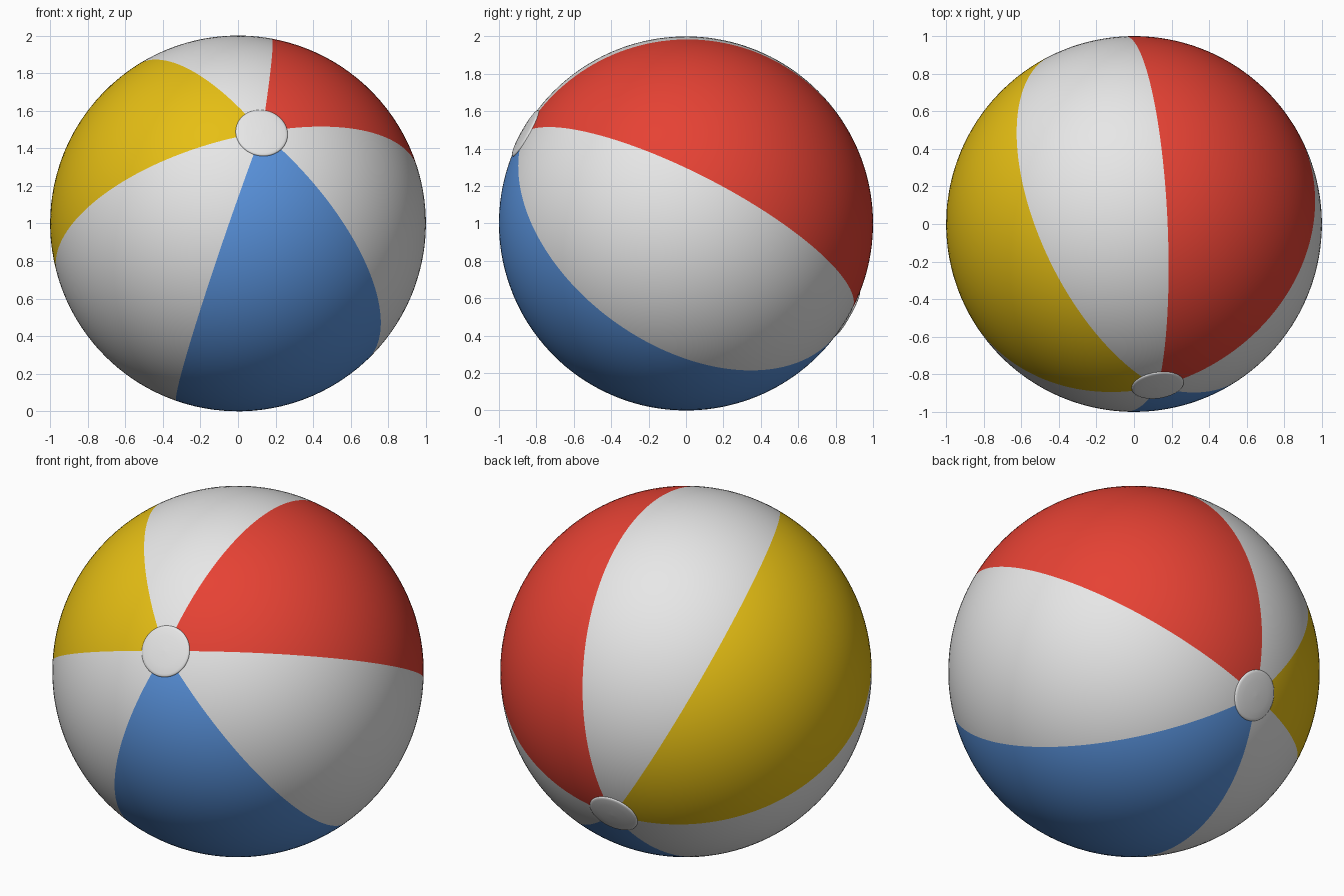
import bpy, bmesh, math
from mathutils import Vector

if "Cube" in bpy.data.objects:
    bpy.data.objects.remove(bpy.data.objects["Cube"])

CENTRE = Vector((0, 0, 1))
AXIS = Vector((0.127, -0.865, 0.485)).normalized()      # pole with the front cap
SIDE = Vector((-AXIS.y, AXIS.x, 0)).normalized()        # level direction, to the right
UP = (Vector((0, 0, 1)) - AXIS * AXIS.z).normalized()   # upward direction around the pole
CAP_R = 0.14


def material(name, rgb):
    m = bpy.data.materials.new(name)
    m.diffuse_color = (*rgb, 1)
    m.use_nodes = True
    m.node_tree.nodes["Principled BSDF"].inputs["Base Color"].default_value = m.diffuse_color
    return m


white = material("white", (0.8, 0.8, 0.8))
red = material("red", (0.79, 0.054, 0.034))
blue = material("blue", (0.1, 0.29, 0.72))
yellow = material("yellow", (0.79, 0.52, 0.007))


def point(theta, phi, r=1.0, sign=1):
    """Point at angle theta from the pole and phi clockwise around it."""
    ring = UP * math.cos(phi) + SIDE * math.sin(phi)
    return CENTRE + (AXIS * (sign * math.cos(theta)) + ring * math.sin(theta)) * r


def finish(bm, name, mats):
    bmesh.ops.remove_doubles(bm, verts=bm.verts, dist=1e-5)
    bmesh.ops.recalc_face_normals(bm, faces=bm.faces)
    for f in bm.faces:
        f.smooth = True
    me = bpy.data.meshes.new(name)
    bm.to_mesh(me)
    bm.free()
    for m in mats:
        me.materials.append(m)
    ob = bpy.data.objects.new(name, me)
    bpy.context.collection.objects.link(ob)
    return ob


def surface(bm, rows, mat=0):
    """Skin rows of points with faces."""
    grid = [[bm.verts.new(p) for p in row] for row in rows]
    for a, b in zip(grid, grid[1:]):
        for i in range(len(a) - 1):
            bm.faces.new((a[i], a[i + 1], b[i + 1], b[i])).material_index = mat


# Ball: six panels between seams that run from pole to pole
seams = [11.8, 78.5, 135, 202, 260, 326, 371.8]
colours = [1, 0, 2, 0, 3, 0]
bm = bmesh.new()
N, M = 20, 80
start, end = 0.03, math.pi - 0.03    # poles are hidden by the caps
for a, b, c in zip(seams, seams[1:], colours):
    rows = []
    for j in range(M + 1):
        t = start + (end - start) * j / M
        rows.append([point(t, math.radians(a + (b - a) * i / N)) for i in range(N + 1)])
    surface(bm, rows, c)
finish(bm, "ball_panels", [white, red, blue, yellow])

# Caps: thin round discs with rolled edges over both poles
edge = math.asin(CAP_R)
profile = [(0.0005, 1.008), (0.3 * edge, 1.008), (0.6 * edge, 1.008), (0.88 * edge, 1.008),
           (0.95 * edge, 1.0068), (0.99 * edge, 1.004), (edge, 0.997)]
for name, sign in (("front_cap", 1), ("back_cap", -1)):
    bm = bmesh.new()
    surface(bm, [[point(t, math.tau * i / 64, r, sign) for i in range(65)]
                 for t, r in profile])
    finish(bm, name, [white])
    # make sure the open dome faces outwards
    me = bpy.data.objects[name].data
    if sum((p.center - CENTRE).dot(p.normal) * p.area for p in me.polygons) < 0:
        me.flip_normals()

# Panels also face outwards
me = bpy.data.objects["ball_panels"].data
if sum((p.center - CENTRE).dot(p.normal) for p in me.polygons) < 0:
    me.flip_normals()
